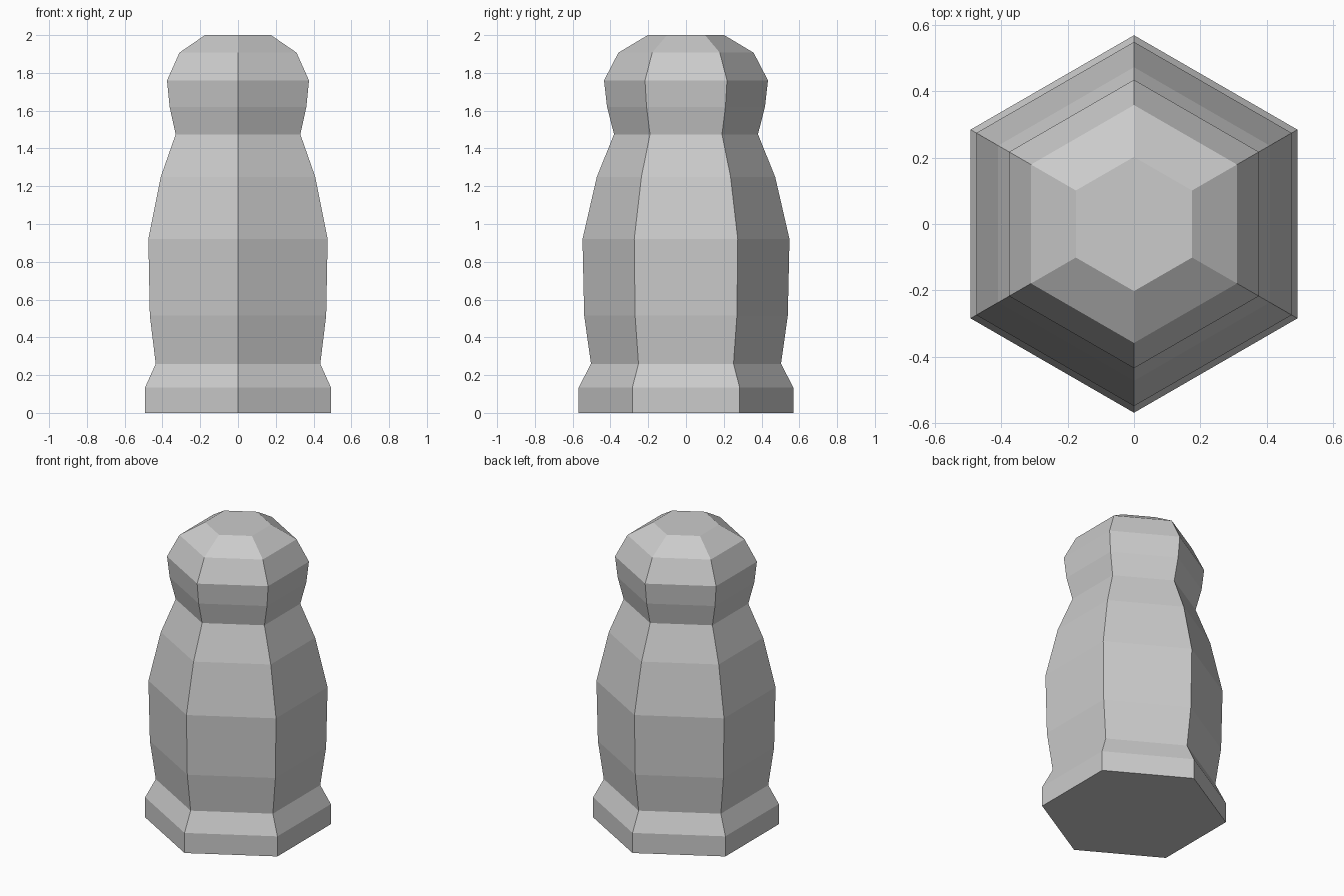
import bpy, bmesh
from math import cos, sin, pi

if "Cube" in bpy.data.objects:
    bpy.data.objects.remove(bpy.data.objects["Cube"])

SIDES = 6

# Profile from base to crown: (corner radius, height)
PROFILE = [
    (0.568, 0.0), (0.568, 0.135),                     # plinth
    (0.503, 0.26), (0.539, 0.515), (0.548, 0.92),     # belly
    (0.472, 1.25), (0.381, 1.475),                    # shoulders and neck
    (0.418, 1.62), (0.434, 1.76), (0.358, 1.907),     # head
    (0.202, 2.0),                                     # flat crown
]


def lathe(name, profile, sides):
    """Revolve a profile into a faceted, capped solid with corners on the y axis."""
    bm = bmesh.new()
    rings = []
    for r, z in profile:
        angles = [pi / 2 + 2 * pi * i / sides for i in range(sides)]
        rings.append([bm.verts.new((r * cos(a), r * sin(a), z)) for a in angles])
    for low, high in zip(rings, rings[1:]):
        for i in range(sides):
            j = (i + 1) % sides
            bm.faces.new((low[i], low[j], high[j], high[i]))
    bm.faces.new(rings[0][::-1])
    bm.faces.new(rings[-1])
    mesh = bpy.data.meshes.new(name)
    bm.to_mesh(mesh)
    bm.free()
    obj = bpy.data.objects.new(name, mesh)
    bpy.context.collection.objects.link(obj)
    return obj


# Six-sided turned piece
lathe("hexagonal_post", PROFILE, SIDES)
